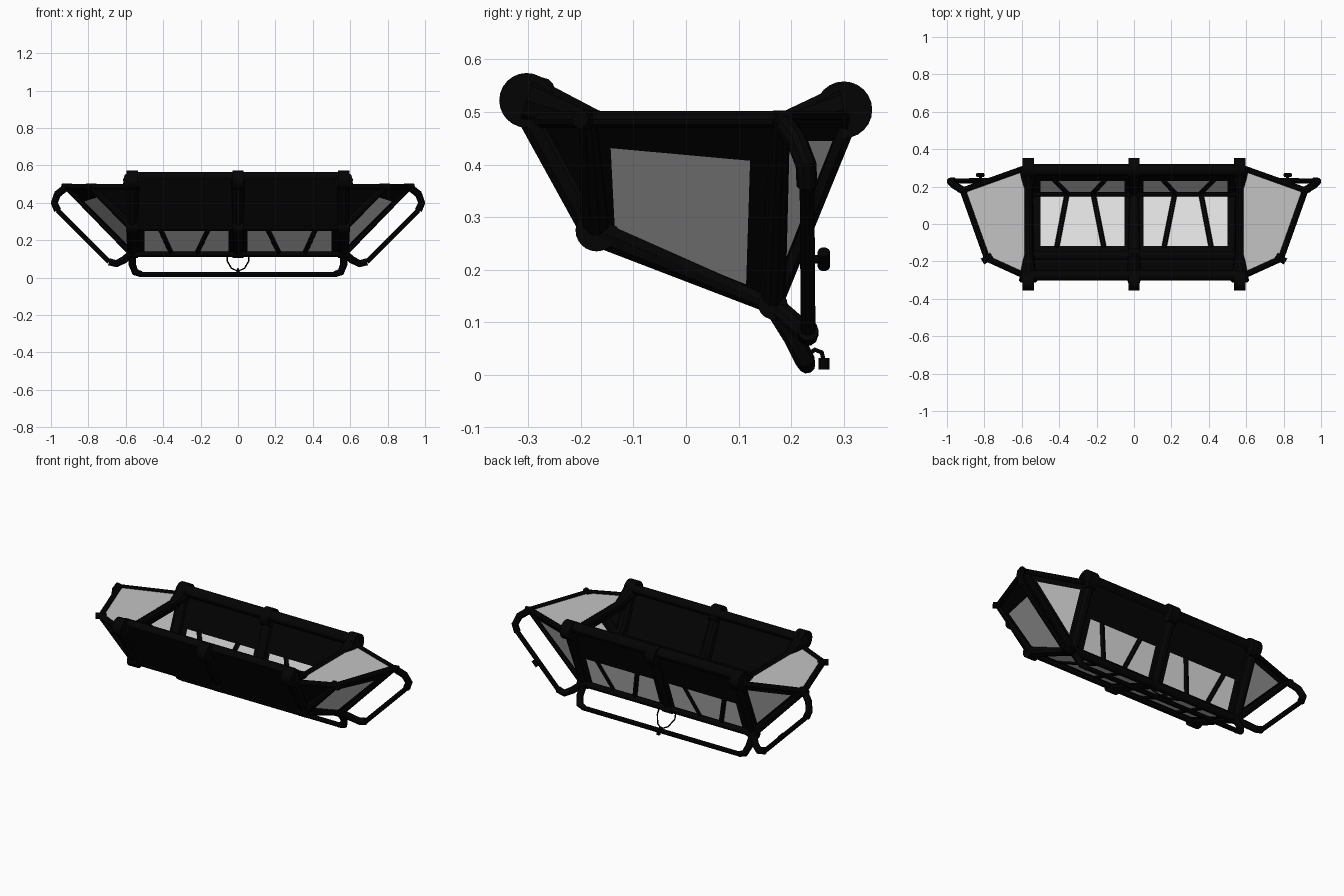
import bpy, bmesh
from mathutils import Vector

cube = bpy.data.objects.get("Cube")
if cube:
    bpy.data.objects.remove(cube, do_unlink=True)


def material(name, value):
    m = bpy.data.materials.new(name)
    m.use_nodes = True
    color = (value, value, value, 1)
    m.diffuse_color = color
    m.node_tree.nodes["Principled BSDF"].inputs["Base Color"].default_value = color
    return m


black = material("black_metal", 0.001)
glass = material("grey_glass", 0.55)
pale = material("pale_glass", 0.72)


def tube(name, points, radii, sides=3):
    """Round bar through points; radii is one value or one per point."""
    if not isinstance(radii, (list, tuple)):
        radii = [radii] * len(points)
    data = bpy.data.curves.new(name, "CURVE")
    data.dimensions = "3D"
    data.bevel_depth = 1
    data.bevel_resolution = sides
    data.use_fill_caps = True
    spline = data.splines.new("POLY")
    spline.points.add(len(points) - 1)
    for p, co, r in zip(spline.points, points, radii):
        p.co = (*co, 1)
        p.radius = r
    ob = bpy.data.objects.new(name, data)
    bpy.context.collection.objects.link(ob)
    bpy.ops.object.select_all(action="DESELECT")
    ob.select_set(True)
    bpy.context.view_layer.objects.active = ob
    bpy.ops.object.convert(target="MESH")
    ob = bpy.context.object
    ob.data.materials.clear()
    ob.data.materials.append(black)
    bpy.ops.object.shade_smooth_by_angle()


def panel(name, outer, inner=None, pane=glass):
    """Thin wall with an optional window whose corners match the outer ones."""
    bm = bmesh.new()
    o = [bm.verts.new(p) for p in outer]
    if inner:
        i = [bm.verts.new(p) for p in inner]
        n = len(o)
        for k in range(n):
            j = (k + 1) % n
            bm.faces.new((o[k], o[j], i[j], i[k]))
        bm.faces.new(i).material_index = 1
    else:
        bm.faces.new(o)
    bmesh.ops.recalc_face_normals(bm, faces=bm.faces)
    mesh = bpy.data.meshes.new(name)
    bm.to_mesh(mesh)
    bm.free()
    mesh.materials.append(black)
    mesh.materials.append(pane)
    ob = bpy.data.objects.new(name, mesh)
    bpy.context.collection.objects.link(ob)
    mod = ob.modifiers.new("thickness", "SOLIDIFY")
    mod.thickness = 0.008
    mod.offset = 0


def on_quad(q, u, v):
    a, b, c, d = (Vector(p) for p in q)
    return a.lerp(b, u).lerp(d.lerp(c, u), v)


def window(q, u0, u1, v0, v1):
    return [on_quad(q, u, v) for u, v in ((u0, v0), (u1, v0), (u1, v1), (u0, v1))]


def shrink(pts, t):
    mid = sum(pts, Vector()) / len(pts)
    return [p.lerp(mid, t) for p in pts]


# Cross-section corners (y, z) of the trough, and the rails inside the top sleeves
A, B, C, D = (-0.303, 0.522), (-0.17, 0.275), (0.165, 0.134), (0.3, 0.504)
RAIL_A, RAIL_D = (-0.275, 0.54), (0.288, 0.522)
W = 0.565


def at(x, yz):
    return Vector((x, *yz))


# Long rails, front wall
for name, corner, r in (("front_top_rail", RAIL_A, 0.026), ("front_lower_rail", B, 0.026),
                        ("back_lower_rail", C, 0.023), ("back_top_rail", RAIL_D, 0.032)):
    tube(name, [at(-W, corner), at(W, corner)], r, 4)
WALL_TOP = (-0.298, 0.54)
WALL_FOOT = (-0.185, 0.265)
panel("front_wall", [at(-W, WALL_TOP), at(W, WALL_TOP), at(W, WALL_FOOT), at(-W, WALL_FOOT)])

# Ribs and rail sleeves
for x in (-W, 0, W):
    tube("rib", [at(x, p) for p in (A, B, C, D)], [0.035, 0.034, 0.027, 0.035])
    for corner, r in ((A, 0.052), (B, 0.04), (C, 0.028), (D, 0.054)):
        tube("rail_sleeve", [at(x - 0.03, corner), at(x + 0.03, corner)], r, 10)

for s, side in ((1, "left"), (-1, "right")):
    # Floor and back wall, each with a window and two slanted bars
    floor = [at(0, B), at(s * W, B), at(s * W, C), at(0, C)]
    panel(side + "_floor", floor, window(floor, 0.09, 0.885, 0.15, 0.95), pale)
    back = [at(0, C), at(s * W, C), at(s * W, D), at(0, D)]
    panel(side + "_back_wall", back, window(back, 0.09, 0.885, 0.07, 0.51), pale)
    for u0, u1 in ((0.285, 0.385), (0.73, 0.635)):
        tube(side + "_floor_bar", [on_quad(floor, u0, 0.13), on_quad(floor, u1, 0.97)], 0.016, 1)
    for u0, u1 in ((0.385, 0.28), (0.635, 0.75)):
        tube(side + "_back_bar", [on_quad(back, u0, 0.05), on_quad(back, u1, 0.53)], 0.016, 1)

    # Crossbar with a flange that closes the trough end at lid level
    tube(side + "_crossbar", [at(s * W, A), at(s * W, (-0.165, 0.478)),
                              at(s * W, (0.187, 0.478)), at(s * W, D)],
         [0.05, 0.024, 0.024, 0.05])
    panel(side + "_crossbar_flange", [at(s * W, p) for p in ((-0.28, 0.48), (0.28, 0.48),
                                                             (0.262, 0.435), (-0.255, 0.435))])

    # Flared end compartment with a level lid
    a, d = at(s * W, (-0.285, 0.486)), at(s * W, (0.305, 0.486))
    b, c = at(s * W, B), at(s * W, C)
    e = Vector((s * 0.915, 0.18, 0.486))
    f = Vector((s * 0.785, -0.185, 0.486))
    end = [b, c, e, f]
    panel(side + "_end_wall", end, window(end, 0.11, 0.85, 0.06, 0.77))
    panel(side + "_front_corner", [a, f, b])
    corner = [d, e, c]
    panel(side + "_back_corner", corner, shrink(corner, 0.34))
    lid = [a, d, e, f]
    panel(side + "_end_lid", lid, shrink(lid, 0.06))
    for name, p, q, r in (("front_rim", a, f, (0.017, 0.017)), ("outer_rim", f, e, (0.017, 0.017)),
                          ("back_rim", e, d, (0.016, 0.016)), ("front_post", b, f, (0.03, 0.018)),
                          ("back_post", c, e, (0.024, 0.018))):
        tube(side + "_" + name, [p, q], r)
    for p in (e, f):
        out = Vector((s * 0.025, 0.008 if p is e else -0.016, 0))
        tube(side + "_rim_joint", [p - out, p + out], 0.018)

    # Side guard bar with thick sleeves and a small knob
    top, knee = (s * 0.982, 0.228, 0.40), (s * 0.965, 0.23, 0.36)
    low, foot = (s * 0.69, 0.232, 0.085), (s * 0.65, 0.232, 0.075)
    tube(side + "_guard_bar", [knee, low], 0.014)
    tube(side + "_guard_top", [e, (s * 0.965, 0.21, 0.447), top, knee], 0.02)
    tube(side + "_guard_foot", [low, foot, (s * 0.61, 0.21, 0.095), c], 0.02)
    tube(side + "_guard_knob_stem", [(s * 0.822, 0.23, 0.22), (s * 0.822, 0.262, 0.22)], 0.008)
    tube(side + "_guard_knob", [(s * 0.836, 0.262, 0.234), (s * 0.808, 0.262, 0.206)], 0.012)

    # Bottom guard sleeves
    tube(side + "_bottom_sleeve", [c, (s * 0.565, 0.205, 0.07), (s * 0.55, 0.225, 0.03),
                                   (s * 0.515, 0.23, 0.018)], [0.02, 0.02, 0.02, 0.016])

# Bottom guard, hanging wire and its knob
tube("bottom_guard_bar", [(-0.53, 0.23, 0.018), (0.53, 0.23, 0.018)], 0.014)
tube("wire_loop", [(-0.055, 0.175, 0.125), (-0.058, 0.19, 0.09), (-0.035, 0.22, 0.05),
                   (0, 0.235, 0.035), (0.035, 0.22, 0.05), (0.058, 0.19, 0.09),
                   (0.055, 0.175, 0.125)], 0.004, 1)
tube("wire_hook", [(0, 0.23, 0.038), (0, 0.245, 0.048), (0, 0.258, 0.043), (0, 0.262, 0.025)], 0.005, 1)
tube("wire_knob", [(0, 0.262, 0.01), (0, 0.262, 0.032)], 0.011)
